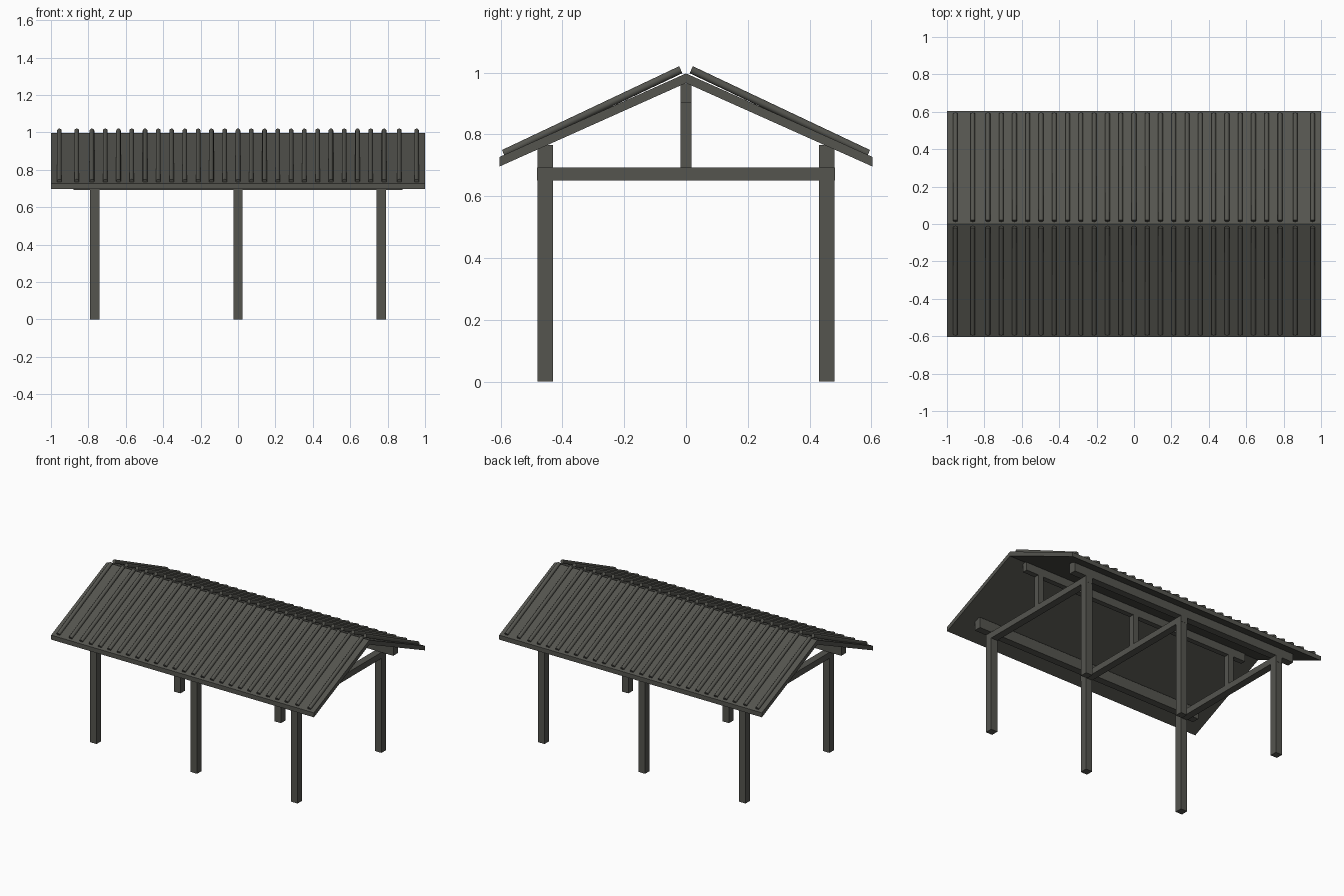
import bpy, bmesh, math
from mathutils import Vector

if "Cube" in bpy.data.objects:
    bpy.data.objects.remove(bpy.data.objects["Cube"])

grey = bpy.data.materials.new("dark warm grey")
grey.diffuse_color = (0.09, 0.09, 0.078, 1)
grey.use_nodes = True
grey.node_tree.nodes["Principled BSDF"].inputs["Base Color"].default_value = grey.diffuse_color


def finish(name, bm):
    bmesh.ops.recalc_face_normals(bm, faces=bm.faces)
    me = bpy.data.meshes.new(name)
    bm.to_mesh(me)
    bm.free()
    me.materials.append(grey)
    ob = bpy.data.objects.new(name, me)
    bpy.context.collection.objects.link(ob)
    return ob


def box(name, x0, x1, y0, y1, z0, z1):
    bm = bmesh.new()
    bmesh.ops.create_cube(bm, size=1)
    for v in bm.verts:
        v.co = (x1 if v.co.x > 0 else x0, y1 if v.co.y > 0 else y0,
                z1 if v.co.z > 0 else z0)
    return finish(name, bm)


# Gabled roof sheet: chevron profile extruded along x
profile = [(-0.603, 0.696), (-0.603, 0.727), (0, 0.997), (0.603, 0.727),
           (0.603, 0.696), (0, 0.966)]
bm = bmesh.new()
left = [bm.verts.new((-1, y, z)) for y, z in profile]
right = [bm.verts.new((1, y, z)) for y, z in profile]
for i in range(6):
    j = (i + 1) % 6
    bm.faces.new((left[i], left[j], right[j], right[i]))
for ring in (left, right):
    bm.faces.new((ring[0], ring[1], ring[2], ring[5]))
    bm.faces.new((ring[2], ring[3], ring[4], ring[5]))
finish("roof_sheet", bm)

# Round ribs running down both slopes
rib_x = [i * 0.071 for i in range(-11, 12)] + [-0.955, -0.862, 0.862, 0.955]
for side, label in ((-1, "front"), (1, "back")):
    bm = bmesh.new()
    top, low = Vector((0, side * 0.017, 1.009)), Vector((0, side * 0.590, 0.738))
    axis = top - low
    for x in rib_x:
        made = bmesh.ops.create_cone(bm, cap_ends=True, segments=12, radius1=0.0125,
                                     radius2=0.0125, depth=axis.length)["verts"]
        bmesh.ops.rotate(bm, verts=made,
                         matrix=Vector((0, 0, 1)).rotation_difference(axis).to_matrix())
        bmesh.ops.translate(bm, verts=made, vec=(top + low) / 2 + Vector((x, 0, 0)))
    ob = finish(label + "_roof_ribs", bm)
    bpy.ops.object.select_all(action='DESELECT')
    bpy.context.view_layer.objects.active = ob
    ob.select_set(True)
    bpy.ops.object.shade_smooth_by_angle(angle=math.radians(40))

# Three frames: two posts, a tie beam and a king post each
for x in (-0.765, 0, 0.765):
    for y in (-0.456, 0.456):
        box("post", x - 0.025, x + 0.025, y - 0.025, y + 0.025, 0, 0.65)
    box("tie_beam", x - 0.025, x + 0.025, -0.482, 0.482, 0.65, 0.692)
    box("king_post", x - 0.02, x + 0.02, -0.018, 0.018, 0.692, 0.903)

# Long beams carrying the roof
for y in (-0.456, 0.456):
    box("wall_beam", -0.88, 0.88, y - 0.025, y + 0.025, 0.692, 0.765)
box("ridge_beam", -0.88, 0.88, -0.018, 0.018, 0.903, 0.965)
